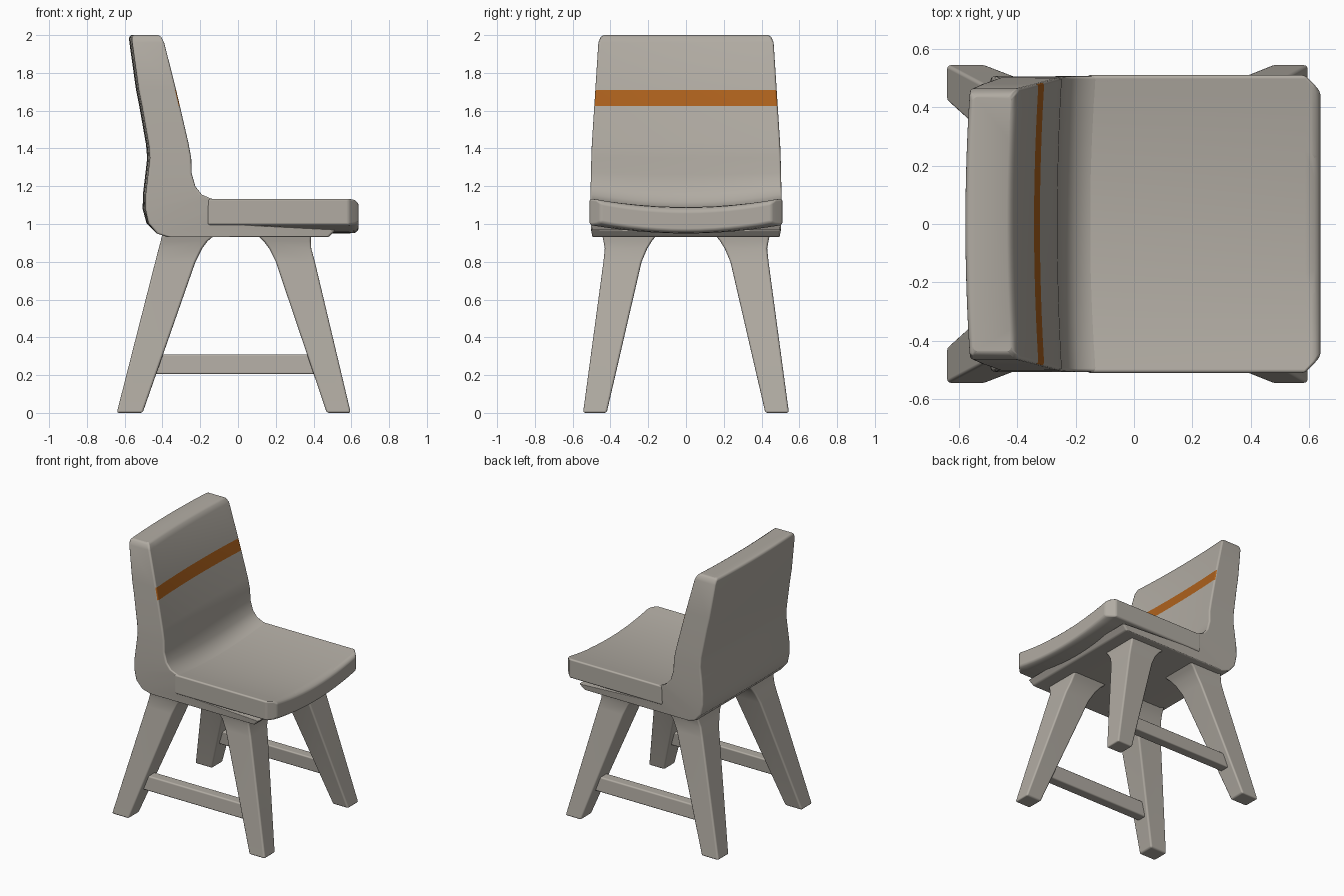
import bpy
import bmesh

if "Cube" in bpy.data.objects:
    bpy.data.objects.remove(bpy.data.objects["Cube"], do_unlink=True)


def material(name, colour):
    mat = bpy.data.materials.new(name)
    mat.use_nodes = True
    mat.diffuse_color = colour
    mat.node_tree.nodes["Principled BSDF"].inputs["Base Color"].default_value = colour
    return mat


grey = material("warm grey", (0.44, 0.41, 0.365, 1))
orange = material("burnt orange", (0.42, 0.12, 0.012, 1))


def clamp(v):
    return max(0.0, min(1.0, v))


def interpolate(table, v):
    """Piecewise linear lookup in a sorted list of pairs."""
    for (a, fa), (b, fb) in zip(table, table[1:]):
        if v <= b:
            return fa + (fb - fa) * clamp((v - a) / (b - a))
    return table[-1][1]


def loft(name, rings, bevel, stripe=None):
    """Skin closed rings of points, cap both ends and round the edges."""
    bm = bmesh.new()
    loops = [[bm.verts.new(p) for p in ring] for ring in rings]
    for low, high in zip(loops, loops[1:]):
        for i in range(len(low)):
            j = (i + 1) % len(low)
            bm.faces.new((low[i], low[j], high[j], high[i]))
    bm.faces.new(loops[0])
    bm.faces.new(loops[-1])
    bmesh.ops.recalc_face_normals(bm, faces=bm.faces)
    bm.normal_update()
    for face in bm.faces:
        face.smooth = True
        z = face.calc_center_median().z
        if stripe and stripe[0] < z < stripe[1] and face.normal.x > 0.5:
            face.material_index = 1
    mesh = bpy.data.meshes.new(name)
    bm.to_mesh(mesh)
    bm.free()
    mesh.materials.append(grey)
    if stripe:
        mesh.materials.append(orange)
    obj = bpy.data.objects.new(name, mesh)
    bpy.context.collection.objects.link(obj)
    mod = obj.modifiers.new("rounded edges", "BEVEL")
    mod.width = bevel
    mod.segments = 3
    mod.limit_method = "ANGLE"
    mod.angle_limit = 0.65
    mod.use_clamp_overlap = False
    mod.harden_normals = True
    return obj


STEPS = 12
spans = [2 * i / STEPS - 1 for i in range(STEPS + 1)]
SAG = 0.045

# Backrest and under-seat shell: front and back outline points, top to seat front
outline = [
    ((-0.42, 2.0), (-0.55, 2.0)),
    ((-0.405, 1.99), (-0.563, 1.992)),
    ((-0.39, 1.96), (-0.56, 1.96)),
    ((-0.327, 1.71), (-0.525, 1.71)),
    ((-0.307, 1.625), (-0.508, 1.625)),
    ((-0.262, 1.43), (-0.472, 1.42)),
    ((-0.247, 1.35), (-0.466, 1.35)),
    ((-0.245, 1.27), (-0.475, 1.27)),
    ((-0.225, 1.2), (-0.488, 1.16)),
    ((-0.19, 1.157), (-0.49, 1.08)),
    ((-0.14, 1.136), (-0.475, 1.005)),
    ((-0.06, 1.12), (-0.43, 0.95)),
    ((-0.05, 1.0), (-0.37, 0.93)),
    ((0.52, 0.97), (0.48, 0.93)),
]
half_widths = [(0.93, 0.495), (0.97, 0.503), (1.15, 0.506), (1.4, 0.5),
               (1.96, 0.464), (1.99, 0.452), (2.0, 0.435)]


def shell_point(x, z, s, front):
    dip = 1 - s * s
    x_new = x - 0.015 * dip * clamp((z - 0.94) / 0.1)
    sag = SAG * dip * clamp((1.3 - z) / 0.16) if front and z > 1.05 else 0
    return (x_new, s * interpolate(half_widths, z), z - sag)


loft("backrest_shell",
     [[shell_point(*f, s, True) for s in spans] +
      [shell_point(*b, s, False) for s in reversed(spans)] for f, b in outline],
     0.012, stripe=(1.63, 1.70))

# Dished seat pad with clipped front corners: x, half width, top, bottom
pad = [(-0.16, 0.51, 1.135, 0.995), (0.585, 0.51, 1.135, 0.995),
       (0.618, 0.476, 1.131, 0.998), (0.638, 0.452, 1.112, 1.01)]
loft("seat_pad",
     [[(x, s * w, top - SAG * (1 - s * s)) for s in spans] +
      [(x, s * w, low - SAG * (1 - s * s)) for s in reversed(spans)]
      for x, w, top, low in pad], 0.012)

# Splayed legs flaring into the seat: z, then inner and outer x and y
front_leg = [(0, 0.47, 0.597, 0.42, 0.545), (0.8, 0.2, 0.407, 0.235, 0.437),
             (0.87, 0.165, 0.388, 0.205, 0.43), (0.91, 0.135, 0.386, 0.18, 0.437),
             (0.96, 0.08, 0.388, 0.14, 0.447)]
rear_leg = [(0, 0.505, 0.642, 0.42, 0.545), (0.8, 0.225, 0.438, 0.235, 0.437),
            (0.87, 0.19, 0.42, 0.205, 0.43), (0.91, 0.16, 0.409, 0.18, 0.437),
            (0.96, 0.1, 0.398, 0.14, 0.447)]

for side, sy in (("left", 1), ("right", -1)):
    for end, sx, levels in (("front", 1, front_leg), ("rear", -1, rear_leg)):
        loft(f"{end}_leg_{side}",
             [[(sx * a, sy * c, z), (sx * b, sy * c, z),
               (sx * b, sy * d, z), (sx * a, sy * d, z)]
              for z, a, b, c, d in levels], 0.012)
    # Stretcher between the front and rear leg
    loft(f"stretcher_{side}",
         [[(x, sy * y, z) for y, z in
           ((0.4, 0.205), (0.475, 0.205), (0.465, 0.31), (0.39, 0.31))]
          for x in (-0.46, 0.43)], 0.01)
